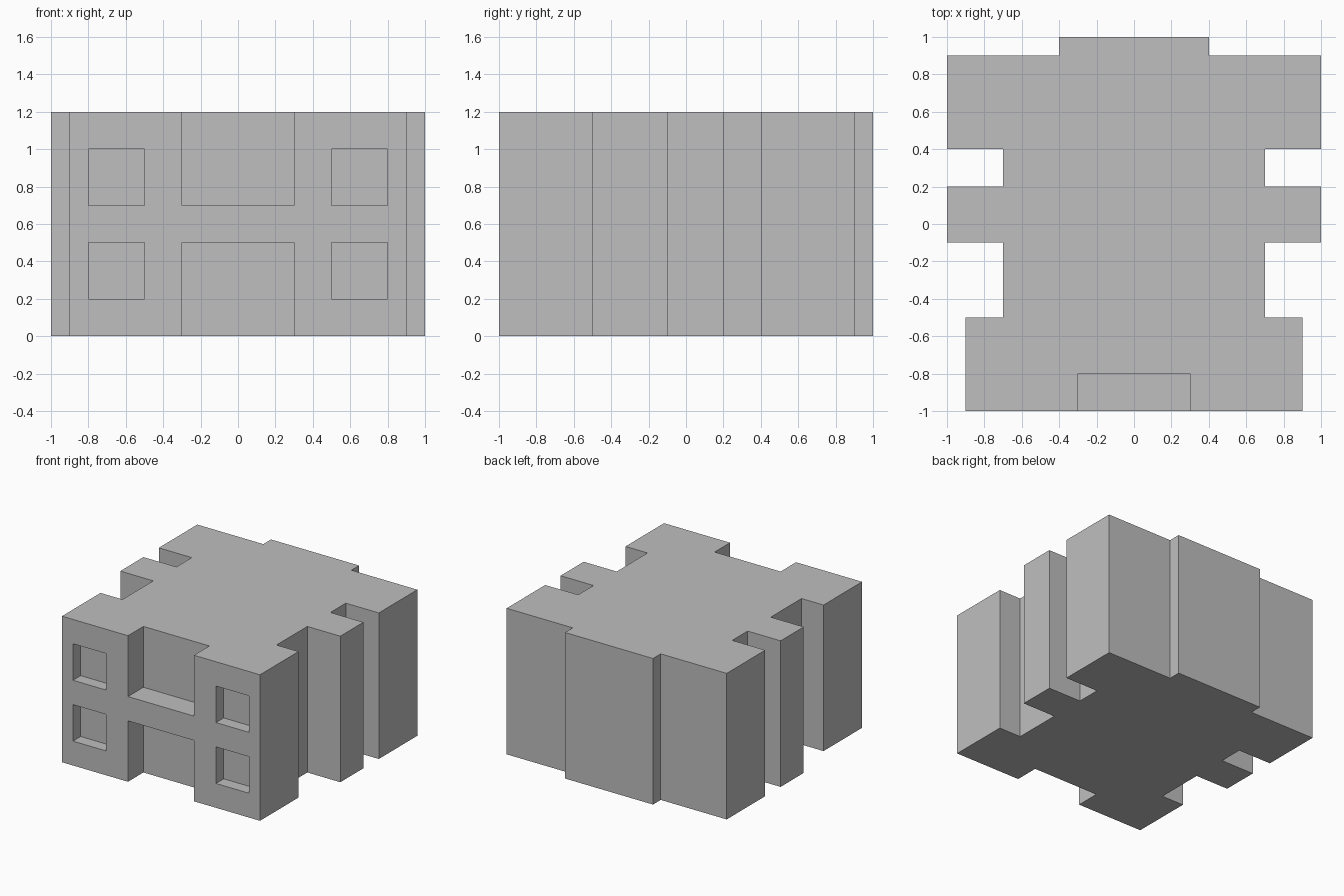
import bpy
import bmesh
from mathutils import Matrix, Vector

default_cube = bpy.data.objects.get("Cube")
if default_cube:
    bpy.data.objects.remove(default_cube, do_unlink=True)

HEIGHT = 1.2

# Plain grey material
GREY = (0.52, 0.52, 0.52, 1)
grey = bpy.data.materials.new("plain grey")
grey.use_nodes = True
grey.diffuse_color = GREY
grey.node_tree.nodes["Principled BSDF"].inputs["Base Color"].default_value = GREY


def make_object(name, bm):
    mesh = bpy.data.meshes.new(name)
    bmesh.ops.recalc_face_normals(bm, faces=bm.faces)
    bm.to_mesh(mesh)
    bm.free()
    mesh.materials.append(grey)
    obj = bpy.data.objects.new(name, mesh)
    bpy.context.scene.collection.objects.link(obj)
    return obj


def add_box(bm, low, high):
    low, high = Vector(low), Vector(high)
    matrix = Matrix.Translation((low + high) / 2) @ Matrix.Diagonal((*(high - low), 1))
    bmesh.ops.create_cube(bm, size=1, matrix=matrix)


# Building block: half floor plan, mirrored and extruded
half_plan = [(0.9, -1), (0.9, -0.5), (0.7, -0.5), (0.7, -0.1), (1, -0.1), (1, 0.2),
             (0.7, 0.2), (0.7, 0.4), (1, 0.4), (1, 0.9), (0.4, 0.9), (0.4, 1)]
plan = half_plan + [(-x, y) for x, y in reversed(half_plan)]
bm = bmesh.new()
base = bm.faces.new([bm.verts.new((x, y, 0)) for x, y in plan])
top = bmesh.ops.extrude_face_region(bm, geom=[base], use_keep_orig=True)["geom"]
bmesh.ops.translate(bm, vec=(0, 0, HEIGHT),
                    verts=[v for v in top if isinstance(v, bmesh.types.BMVert)])
building = make_object("building", bm)

# Front openings: doorway, balcony and four window recesses
bm = bmesh.new()
add_box(bm, (-0.3, -1.2, -0.2), (0.3, -0.8, 0.5))
add_box(bm, (-0.3, -1.2, 0.7), (0.3, -0.8, HEIGHT + 0.2))
for x in (-0.8, 0.5):
    for z in (0.2, 0.7):
        add_box(bm, (x, -1.2, z), (x + 0.3, -0.9, z + 0.3))
openings = make_object("front_openings_cutter", bm)
openings.hide_render = True

cut = building.modifiers.new("front openings", "BOOLEAN")
cut.operation = "DIFFERENCE"
cut.solver = "EXACT"
cut.object = openings

# Apply the cut and remove the cutter
bpy.context.view_layer.objects.active = building
bpy.ops.object.modifier_apply(modifier=cut.name)
bpy.data.objects.remove(openings, do_unlink=True)
